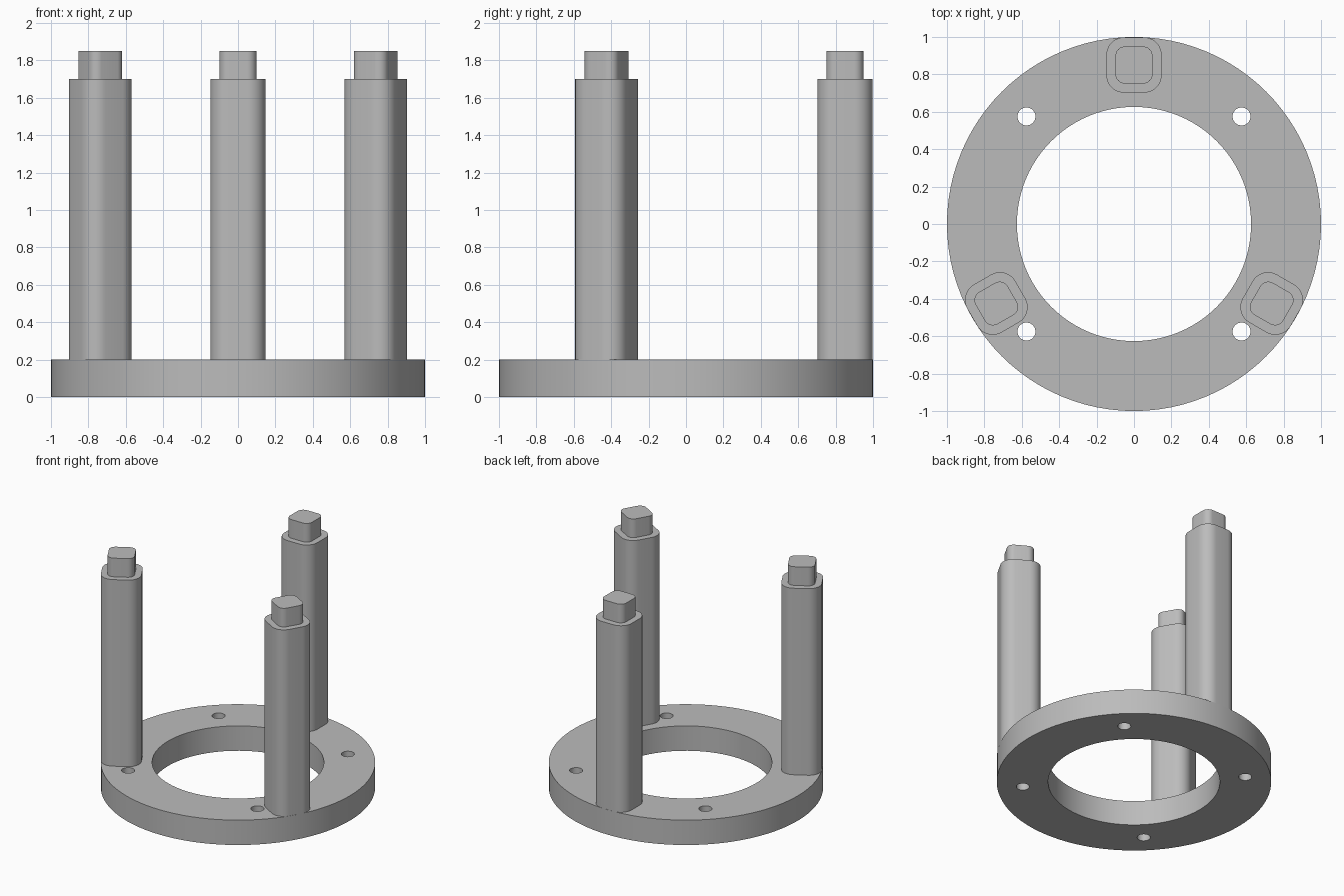
import bpy, bmesh, math
from mathutils import Vector, Matrix

cube = bpy.data.objects.get("Cube")
if cube:
    bpy.data.objects.remove(cube, do_unlink=True)

GREY = (0.5, 0.5, 0.5, 1.0)
grey = bpy.data.materials.new("plain grey")
grey.use_nodes = True
grey.diffuse_color = GREY
grey.node_tree.nodes["Principled BSDF"].inputs["Base Color"].default_value = GREY


def circle(radius, x=0, y=0, steps=96):
    turn = 2 * math.pi / steps
    return [(x + radius * math.cos(i * turn), y + radius * math.sin(i * turn))
            for i in range(steps)]


def rounded_square(half, corner, steps=10):
    points = []
    for quarter in range(4):
        middle = math.radians(45 + 90 * quarter)
        reach = (half - corner) * math.sqrt(2)
        for i in range(steps + 1):
            a = middle + math.radians(90 * i / steps - 45)
            points.append((reach * math.cos(middle) + corner * math.cos(a),
                           reach * math.sin(middle) + corner * math.sin(a)))
    return points


def extrude_outline(name, loops, bottom, top, placement=Matrix()):
    """Fill nested outlines (inner ones become holes) and extrude them upward."""
    curve = bpy.data.curves.new(name, "CURVE")
    curve.dimensions = "2D"
    curve.fill_mode = "BOTH"
    curve.extrude = (top - bottom) / 2
    for loop in loops:
        spline = curve.splines.new("POLY")
        spline.points.add(len(loop) - 1)
        for point, (x, y) in zip(spline.points, loop):
            point.co = (x, y, 0, 1)
        spline.use_cyclic_u = True
    obj = bpy.data.objects.new(name, curve)
    bpy.context.collection.objects.link(obj)
    bpy.ops.object.select_all(action="DESELECT")
    obj.select_set(True)
    bpy.context.view_layer.objects.active = obj
    bpy.ops.object.convert(target="MESH")
    obj = bpy.context.view_layer.objects.active

    # Weld the caps to the walls and place the part
    bm = bmesh.new()
    bm.from_mesh(obj.data)
    bmesh.ops.remove_doubles(bm, verts=bm.verts, dist=1e-5)
    bmesh.ops.recalc_face_normals(bm, faces=bm.faces)
    bm.transform(placement @ Matrix.Translation((0, 0, (top + bottom) / 2)))
    bm.to_mesh(obj.data)
    bm.free()
    obj.data.materials.clear()
    obj.data.materials.append(grey)
    bpy.ops.object.shade_smooth_by_angle(angle=math.radians(30))
    return obj


# Base ring with its large opening and four bolt holes
bolt = 0.575
holes = [circle(0.048, sx * bolt, sy * bolt, 32) for sx in (-1, 1) for sy in (-1, 1)]
extrude_outline("base_ring", [circle(1.0), circle(0.626)] + holes, 0, 0.2)

# Three rounded square posts, each topped by a narrower peg
for side, degrees in (("back", 0), ("right", 120), ("left", 240)):
    placement = (Matrix.Rotation(math.radians(degrees), 4, "Z")
                 @ Matrix.Translation((0, 0.85, 0)))
    extrude_outline(side + "_post", [rounded_square(0.148, 0.095)], 0.2, 1.7, placement)
    extrude_outline(side + "_peg", [rounded_square(0.099, 0.05)], 1.7, 1.85, placement)
